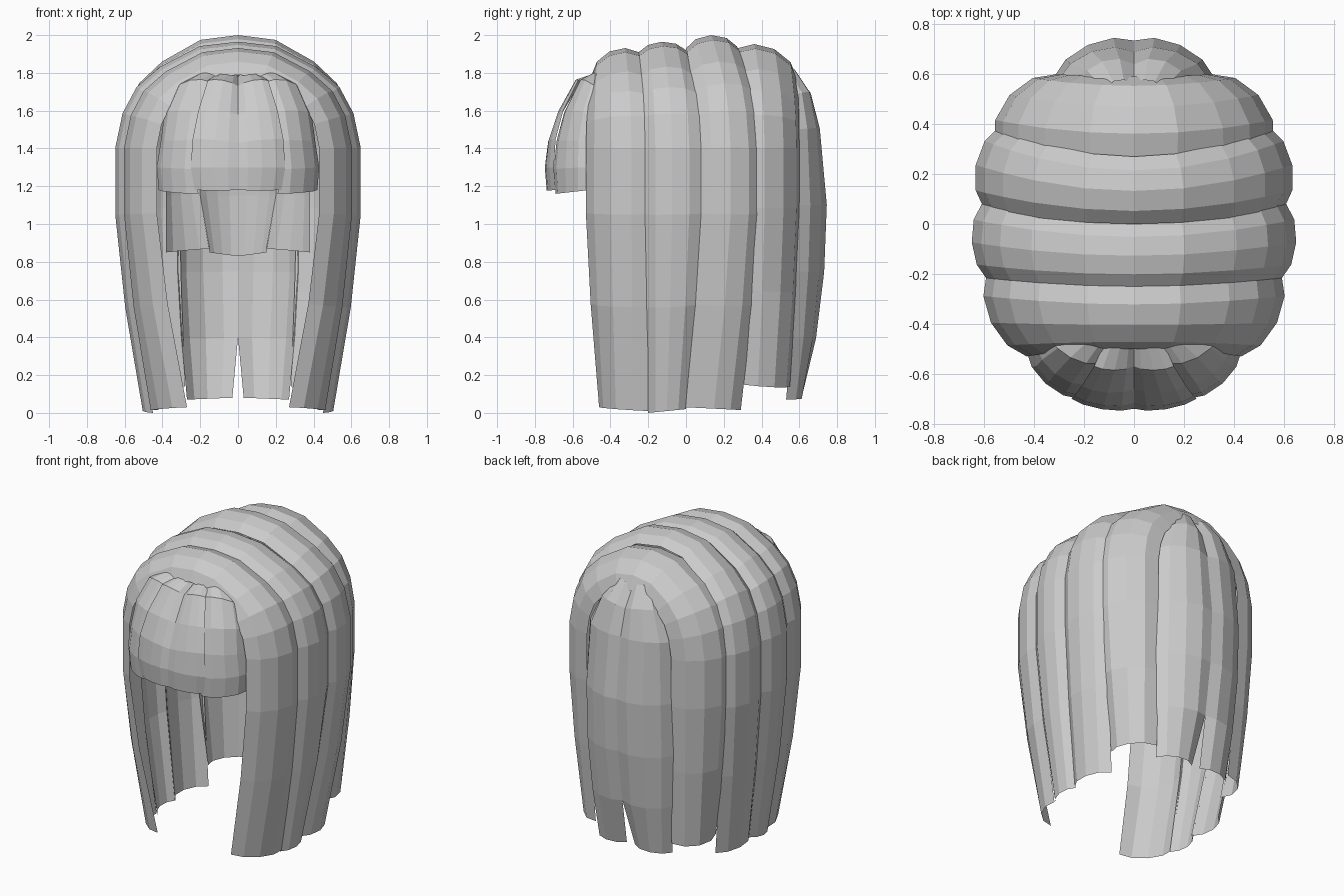
import bpy, bmesh
from mathutils import Vector

hair = bpy.data.materials.new("light_grey")
hair.diffuse_color = (0.6, 0.6, 0.6, 1)
SHAPE = [(0, 0), (0.2, 0.72), (0.5, 1), (0.8, 0.72), (1, 0)]   # bulged cross-section


def lock(name, edge_a, edge_c, bulge):
    """Open sheet between two edge curves, bulged outwards, mirrored in x."""
    A = [Vector(p) for p in edge_a]
    C = [Vector(p) for p in edge_c]
    mid = [(a + c) / 2 for a, c in zip(A, C)]
    bm = bmesh.new()
    rows = []
    for i, (a, c) in enumerate(zip(A, C)):
        tangent = mid[min(i + 1, len(mid) - 1)] - mid[max(i - 1, 0)]
        n = (c - a).cross(tangent)
        if abs(a.x) + abs(c.x) < 1e-6:
            n.x = 0                                # stay on the parting
        n.normalize()
        if n.dot(mid[i] - Vector((0, 0, min(mid[i].z, 1.2)))) < 0:
            n.negate()
        if mid[i].z < 0.1:
            n.z = 0                                # tips stay level
        rows.append([bm.verts.new(a.lerp(c, t) + n * bulge * s) for t, s in SHAPE])
    for r, q in zip(rows, rows[1:]):
        for k in range(len(SHAPE) - 1):
            bm.faces.new((r[k], r[k + 1], q[k + 1], q[k]))
    bm.normal_update()
    for f in bm.faces:
        ctr = f.calc_center_median()
        if f.normal.dot(ctr - Vector((0, 0, min(ctr.z, 1.2)))) < 0:
            f.normal_flip()
    me = bpy.data.meshes.new(name)
    bm.to_mesh(me)
    bm.free()
    me.materials.append(hair)
    ob = bpy.data.objects.new(name, me)
    bpy.context.collection.objects.link(ob)
    ob.modifiers.new("Mirror", 'MIRROR').use_clip = True


DOME = [(0, 1), (0.31, 0.96), (0.64, 0.76), (0.83, 0.57), (0.94, 0.33), (1, 0)]


def edge(y0, y1, y2, x1, x2, ztop, zbot):
    """Curve from the parting over the dome (y0 to y1), then down to the tip (y2)."""
    pts = [(x1 * f, y0 + (y1 - y0) * f * f, 1.4 + (ztop - 1.4) * h) for f, h in DOME]
    for t, k in ((0.25, 0), (0.6, 0.36), (1, 1)):
        pts.append((x1 + (x2 - x1) * k, y1 + (y2 - y1) * k, 1.4 + (zbot - 1.4) * t))
    return pts


# Long side locks, front to back
lock("side_lock_front", edge(-.50, -.53, -.46, .43, .27, 1.79, .03),
     edge(-.25, -.20, -.20, .59, .46, 1.91, .01), .07)
lock("side_lock_middle", edge(-.25, -.22, -.20, .59, .45, 1.91, .0),
     edge(0, .08, 0, .61, .46, 1.92, .02), .05)
lock("side_lock_rear", edge(0, .06, -.01, .60, .46, 1.93, .03),
     edge(.27, .39, .29, .54, .42, 1.94, .015), .065)
lock("rear_corner_lock", edge(.27, .32, .30, .56, .43, 1.93, .15),
     edge(.59, .60, .55, .31, .28, 1.77, .14), .085)

# Long lock down the back, tucked under the crown
lock("back_lock",
     [(.12, .50, 1.78), (.22, .56, 1.68), (.30, .58, 1.5), (.32, .59, 1.1),
      (.32, .58, .75), (.30, .56, .4), (.27, .53, .07)],
     [(0, .56, 1.79), (0, .64, 1.67), (0, .69, 1.5), (0, .735, 1.1),
      (0, .72, .75), (0, .67, .4), (.03, .58, .08)], .06)

# Short layer inside the back
lock("inner_back_lock",
     [(.15, .42, 1.70), (.22, .46, 1.45), (.2, .48, 1.15), (.15, .50, .85)],
     [(0, .45, 1.70), (0, .54, 1.45), (0, .56, 1.15), (0, .56, .83)], .02)
lock("inner_side_lock",
     [(.32, .36, 1.65), (.40, .38, 1.45), (.38, .40, 1.15), (.38, .40, .85)],
     [(.15, .42, 1.68), (.22, .46, 1.45), (.2, .48, 1.15), (.15, .50, .87)], .03)

# Fringe
lock("fringe_centre",
     [(.10, -.44, 1.80), (.16, -.57, 1.76), (.21, -.65, 1.6), (.24, -.69, 1.45),
      (.25, -.70, 1.3), (.23, -.69, 1.18)],
     [(0, -.44, 1.78), (0, -.57, 1.73), (0, -.66, 1.58), (0, -.72, 1.43),
      (0, -.74, 1.3), (0, -.73, 1.18)], .022)
lock("fringe_side",
     [(.22, -.42, 1.77), (.33, -.46, 1.71), (.39, -.49, 1.58), (.41, -.51, 1.43),
      (.43, -.51, 1.3), (.42, -.51, 1.18)],
     [(.08, -.44, 1.79), (.14, -.56, 1.75), (.19, -.645, 1.59), (.21, -.685, 1.44),
      (.22, -.70, 1.29), (.21, -.69, 1.16)], .045)
